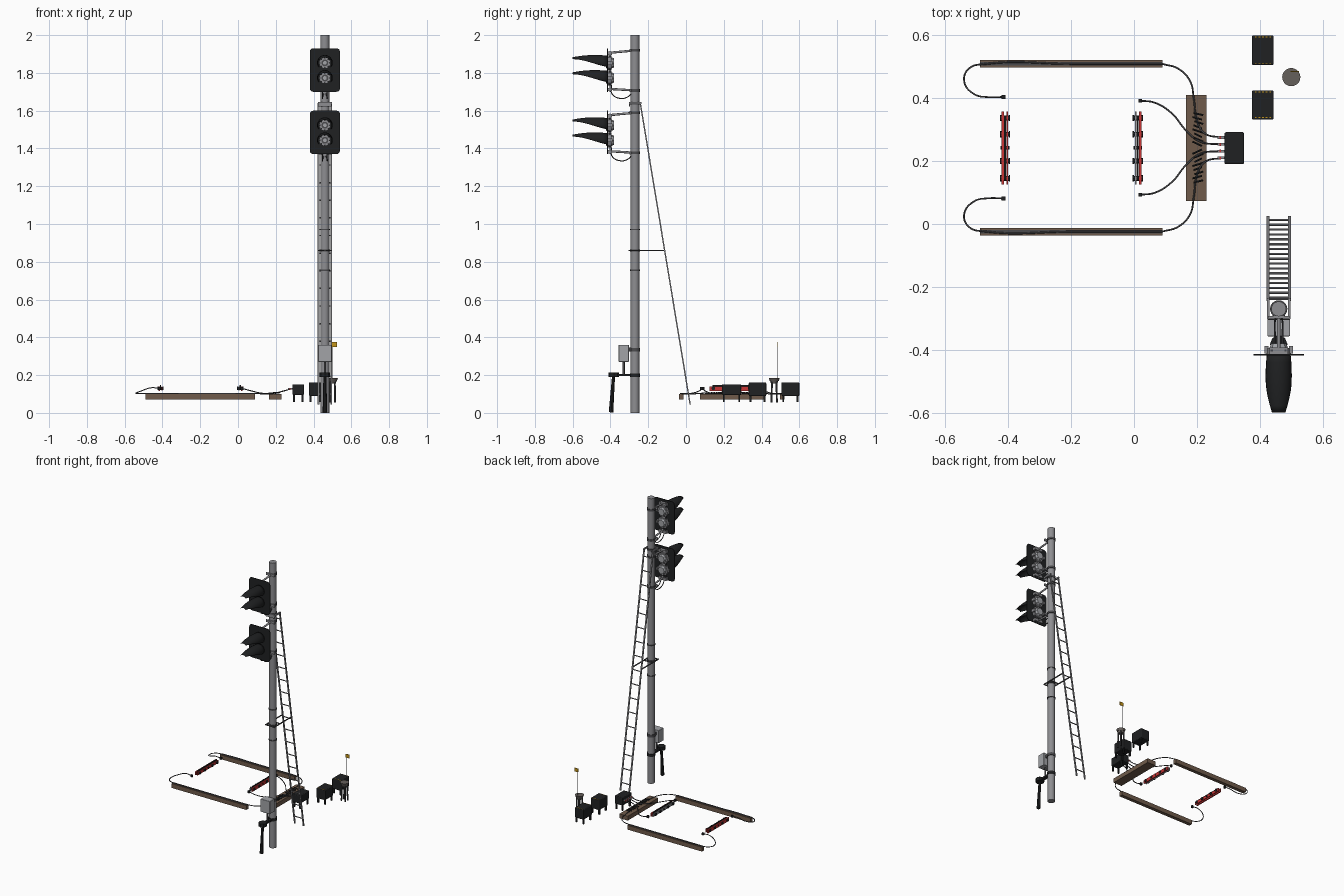
import bpy, bmesh, math
from mathutils import Vector, Matrix

if "Cube" in bpy.data.objects:
    bpy.data.objects.remove(bpy.data.objects["Cube"])


def mat(name, r, g, b):
    m = bpy.data.materials.new(name)
    m.diffuse_color = (r, g, b, 1)
    m.use_nodes = True
    m.node_tree.nodes["Principled BSDF"].inputs["Base Color"].default_value = m.diffuse_color
    return m


STEEL = mat("mast grey", 0.27, 0.27, 0.285)
LIGHT = mat("light grey", 0.36, 0.37, 0.39)
DARK = mat("dark steel", 0.07, 0.07, 0.075)
BLACK = mat("black", 0.014, 0.015, 0.016)
WOOD = mat("timber brown", 0.16, 0.105, 0.07)
RED = mat("red", 0.58, 0.035, 0.035)
YELLOW = mat("yellow", 0.55, 0.3, 0.01)
STONE = mat("post brown grey", 0.13, 0.115, 0.105)


def finish(bm, name, m, smooth=False):
    bmesh.ops.recalc_face_normals(bm, faces=bm.faces)
    me = bpy.data.meshes.new(name)
    bm.to_mesh(me)
    bm.free()
    me.materials.append(m)
    ob = bpy.data.objects.new(name, me)
    bpy.context.collection.objects.link(ob)
    if smooth:
        bpy.ops.object.select_all(action='DESELECT')
        ob.select_set(True)
        bpy.context.view_layer.objects.active = ob
        bpy.ops.object.shade_smooth_by_angle(angle=math.radians(35))
    return ob


def box(name, m, x0, x1, y0, y1, z0, z1, bevel=0, axes="xyz"):
    bm = bmesh.new()
    bmesh.ops.create_cube(bm, size=1, matrix=Matrix.Translation(((x0 + x1) / 2, (y0 + y1) / 2, (z0 + z1) / 2))
                          @ Matrix.Diagonal((x1 - x0, y1 - y0, z1 - z0, 1)))
    if bevel:  # round only the edges that run along the given axes
        es = [e for e in bm.edges if any(abs((e.verts[0].co - e.verts[1].co).normalized()["xyz".index(a)]) > .9
                                         for a in axes)]
        bmesh.ops.bevel(bm, geom=es, offset=bevel, segments=3, profile=0.5, affect='EDGES')
    return finish(bm, name, m)


def rod(name, m, a, b, r, r2=None, n=12):
    a, b = Vector(a), Vector(b)
    rot = (b - a).to_track_quat('Z', 'Y').to_matrix().to_4x4()
    bm = bmesh.new()
    bmesh.ops.create_cone(bm, cap_ends=True, segments=n, radius1=r, radius2=r if r2 is None else r2,
                          depth=(b - a).length, matrix=Matrix.Translation((a + b) / 2) @ rot)
    return finish(bm, name, m, n > 8)


def bar(name, m, a, b, wx, wt):
    """Flat bar between two points in a y-z plane."""
    a, b = Vector(a), Vector(b)
    d, n = (b - a).normalized(), Vector((1, 0, 0))
    s = d.cross(n)
    bm = bmesh.new()
    bmesh.ops.create_cube(bm, size=1)
    for v in bm.verts:
        c = v.co.copy()
        v.co = (a + b) / 2 + n * c.x * wx + s * c.y * wt + d * c.z * (b - a).length
    return finish(bm, name, m)


def cable(name, pts, r=0.0028, m=DARK):
    cu = bpy.data.curves.new(name, 'CURVE')
    cu.dimensions = '3D'
    cu.bevel_depth, cu.bevel_resolution, cu.resolution_u = r, 2, 8
    cu.use_fill_caps = True
    sp = cu.splines.new('BEZIER')
    sp.bezier_points.add(len(pts) - 1)
    for p, c in zip(sp.bezier_points, pts):
        p.co = c
        p.handle_left_type = p.handle_right_type = 'AUTO'
    cu.materials.append(m)
    ob = bpy.data.objects.new(name, cu)
    bpy.context.collection.objects.link(ob)
    bpy.ops.object.select_all(action='DESELECT')
    ob.select_set(True)
    bpy.context.view_layer.objects.active = ob
    bpy.ops.object.convert(target='MESH')


X, Y = 0.46, -0.27   # mast axis


def clamp(name, z, h=0.01, m=DARK):
    rod(name, m, (X, Y, z - h / 2), (X, Y, z + h / 2), 0.0275, n=24)


def hood(z):
    """Curved visor, cut away from below towards its tip."""
    bm = bmesh.new()
    rows = []
    for i in range(9):
        t = i / 8
        r = 0.038 + 0.018 * t * (1 - t) * 1.6 - 0.008 * t
        half = math.radians(125 - 80 * t)
        rows.append([bm.verts.new((X + r * math.sin(half * k / 8), -0.416 - 0.184 * t, z + r * math.cos(half * k / 8)))
                     for k in range(-8, 9)])
    for p, q in zip(rows, rows[1:]):
        for k in range(16):
            bm.faces.new((p[k], p[k + 1], q[k + 1], q[k]))
    ob = finish(bm, "lamp_hood", BLACK, True)
    s = ob.modifiers.new("thickness", 'SOLIDIFY')
    s.thickness = 0.002


# Mast
rod("mast", STEEL, (X, Y, 0), (X, Y, 2), 0.0235, n=32)
for z in (0.97, 0.755):
    clamp("mast_band", z, 0.006)

# Two signal heads
for dz in (0, -0.33):
    box("backboard", BLACK, X - .08, X + .08, -0.418, -0.413, 1.70 + dz, 1.93 + dz, 0.018, "y")
    for z in (1.853 + dz, 1.773 + dz):
        hood(z)
        rod("lens_rim", STEEL, (X, -0.413, z), (X, -0.421, z), 0.028, n=24)
        rod("lens_dark", DARK, (X, -0.42, z), (X, -0.423, z), 0.018, n=24)
        rod("lens_core", LIGHT, (X, -0.42, z), (X, -0.426, z), 0.010, n=16)
        for k in range(8):
            a = k * math.pi / 4
            c, s = math.cos(a), math.sin(a)
            rod("lens_notch", BLACK, (X + .026 * c, -0.42, z + .026 * s), (X + .026 * c, -0.4225, z + .026 * s), .004, n=6)
        rod("lamp_housing", STEEL, (X, -0.413, z), (X, -0.395, z), 0.039, n=8)
        rod("lamp_cover", LIGHT, (X, -0.395, z), (X, -0.380, z), 0.030, 0.024, n=8)
        for sx in (-1, 1):
            box("housing_latch", STEEL, X + sx * .039 - .006, X + sx * .039 + .006, -.412, -.388, z - .010, z + .010)
    # Mounting frame and arms
    for sx in (-.022, .022):
        bar("frame_upright", DARK, (X + sx, -0.402, 1.70 + dz), (X + sx, -0.402, 1.915 + dz), 0.007, 0.007)
    for z, lift in ((1.907, .012), (1.715, -.008)):
        z += dz
        rod("head_arm", STEEL, (X, -0.40, z), (X, Y, z + lift), 0.006)
        box("arm_foot", STEEL, X - .03, X + .03, -0.413, -0.393, z - .012, z + .006)
        clamp("arm_clamp", z + lift, 0.014)
        box("arm_clamp_plate", STEEL, X - .034, X + .034, -0.300, -0.292, z + lift - .008, z + lift + .008)
    for sx in (-.012, .012):
        cable("head_cable", [(X + sx, -.395, 1.735 + dz), (X + sx, -.392, 1.69 + dz), (X + sx, -.35, 1.665 + dz),
                             (X + sx, -.31, 1.672 + dz), (X + sx * .5, -.29, 1.69 + dz)])

# Ladder
top, foot = Vector((0, -0.242, 1.64)), Vector((0, 0.022, 0.045))
for sx in (-.034, .034):
    o = Vector((X + sx, 0, 0))
    bar("ladder_rail", STEEL, top + o, foot + o, 0.009, 0.007)
for i in range(17):
    p = top.lerp(foot, 0.03 + i * 0.0585)
    rod("ladder_rung", STEEL, p + Vector((X - .034, 0, 0)), p + Vector((X + .034, 0, 0)), 0.0035, n=8)
clamp("ladder_top_clamp", 1.64, 0.014)
clamp("ladder_brace_clamp", 0.86, 0.01)
for sx in (-.033, .033):
    box("ladder_brace", DARK, X + sx - .003, X + sx + .003, -0.305, -0.11, 0.857, 0.863)
    box("ladder_top_bracket", STEEL, X + sx - .004, X + sx + .004, -0.302, -0.235, 1.635, 1.645)
for y in (-.302, -.238):
    box("brace_crossbar", DARK, X - .036, X + .036, y - .003, y + .003, 0.857, 0.863)
box("top_bracket_plate", STEEL, X - .036, X + .036, -.303, -.296, 1.622, 1.647)

# Junction box on the mast
box("junction_box", LIGHT, X - .036, X + .036, -.357, -.302, .27, .36, .003)
clamp("box_clamp", 0.335, 0.018, DARK)
box("box_bracket", DARK, X - .02, X + .02, -.303, -.29, .325, .345)
rod("box_conduit", DARK, (X, -.33, .2), (X, -.33, .27), 0.006)

# Black marker post beside the mast
clamp("post_clamp", 0.2, 0.018, BLACK)
box("post_arm", BLACK, X - .012, X + .012, -.385, -.285, .194, .206)
rod("post_cap", BLACK, (X, -.382, .19), (X, -.382, .214), 0.028, n=8)
rod("post_leg", BLACK, (X, -.384, .19), (X, -.397, .003), 0.008, 0.012, n=8)

# Ground timbers
CY = 0.2425   # mirror line of the track equipment


def my(s, pts):
    return [(x, CY + s * (y - CY), z) for x, y, z in pts]


for s in (1, -1):
    y = CY + s * .267
    box("long_timber", WOOD, -.49, .09, y - .012, y + .012, .07, .10)
    box("timber_groove", DARK, -.49, .09, y - .006, y + .005, .0995, .1015)
    cable("timber_cable", my(s, [(.09, .509, .102), (-.2, .509, .103), (-.47, .509, .102), (-.525, .494, .102),
                                 (-.54, .455, .104), (-.51, .414, .117), (-.46, .403, .133), (-.415, .404, .13)]))
    cable("outer_cable", my(s, [(.09, .509, .102), (.14, .494, .101), (.178, .455, .1), (.19, .40, .104),
                                (.2, .33, .104), (.225, .288, .112), (.285, .275, .128)]))
    cable("inner_cable", my(s, [(.02, .392, .13), (.065, .386, .118), (.12, .352, .105), (.165, .298, .104),
                                (.21, .262, .108), (.285, .253, .128)]))
    for x, yy in ((-.415, .404), (.02, .392)):
        p = my(s, [(x, yy, .13)])[0]
        box("cable_plug", BLACK, p[0] - .006, p[0] + .006, p[1] - .006, p[1] + .006, .122, .138)
    for yy in (.275, .253):
        p = my(s, [(.27, yy, 0)])[0]
        box("cable_gland", STEEL, .265, .29, p[1] - .004, p[1] + .004, .123, .132)
        box("gland_collar", RED, .272, .277, p[1] - .005, p[1] + .005, .122, .133)
    # Cable clips across the timber
    for k in range(8):
        p, q = my(s, [(.186 + .003 * (k % 3), .262 + k * .013, .106), (.216 + .004 * (k % 2), .248 + k * .014, .106)])
        rod("cable_clip", BLACK, p, q, 0.0035, n=6)
box("cross_timber", WOOD, .165, .23, .073, .41, .07, .10)

# Red sensor bars
for cx, s in ((-.41, -1), (.012, 1)):
    a = sorted((cx + s * .004, cx + s * .012))
    b = sorted((cx - s * .004, cx - s * .009))
    box("sensor_bar", RED, a[0], a[1], .125, .358, .117, .141)
    box("sensor_backing", RED if s < 0 else STEEL, b[0], b[1], .125, .358, .119, .139)
    for y in (.145, .2, .2425, .285, .337):
        rod("sensor_bolt", BLACK, (cx - .014, y, .13), (cx + .014, y, .13), .0055 if y == .2425 else .008, n=10)
        if y != .2425:
            for e in (-.014, .014):
                rod("bolt_head", BLACK, (cx + e - .002, y, .13), (cx + e + .002, y, .13), .010, n=8)
    box("sensor_spine", BLACK, cx - .003, cx + .003, .14, .345, .128, .147)


# Equipment cabinets on legs
def cabinet(x0, x1, y0, y1, z0, z1, name):
    box(name, BLACK, x0, x1, y0, y1, z0, z1, .005)
    for x in (x0 + .008, x1 - .008):
        for y in (y0 + .01, y1 - .01):
            box(name + "_leg", BLACK, x - .005, x + .005, y - .005, y + .005, .057, z0 + .005)


cabinet(.288, .35, .19, .292, .095, .151, "track_cabinet")
for i, (y0, y1) in enumerate(((.332, .425), (.505, .6))):
    cabinet(.375, .444, y0, y1, .09, .161, "relay_cabinet")
    ys = y1 - .006 if i == 0 else y0 + .006
    for y in (y0 + .006, y1 - .006):
        for k in range(5):   # hazard dashes
            x = .384 + k * .0115
            box("hazard_dash", YELLOW, x, x + .006, y - .0015, y + .0015, .1605, .1615)

# Pedestal with flag
rod("pedestal_top", STONE, (.5, .467, .17), (.5, .467, .184), .024, .029, n=20)
rod("pedestal_collar", STONE, (.5, .467, .155), (.5, .467, .17), .017, .022, n=12)
for k in range(4):
    a = math.pi / 4 + k * math.pi / 2
    c, s = math.cos(a), math.sin(a)
    rod("pedestal_leg", DARK, (.5 + .020 * c, .467 + .020 * s, .055), (.5 + .017 * c, .467 + .017 * s, .172), .005, n=8)
rod("flag_wire", STEEL, (.499, .485, .18), (.499, .485, .372), .0015, n=6)
box("flag", YELLOW, .497, .525, .4835, .4865, .349, .374)
